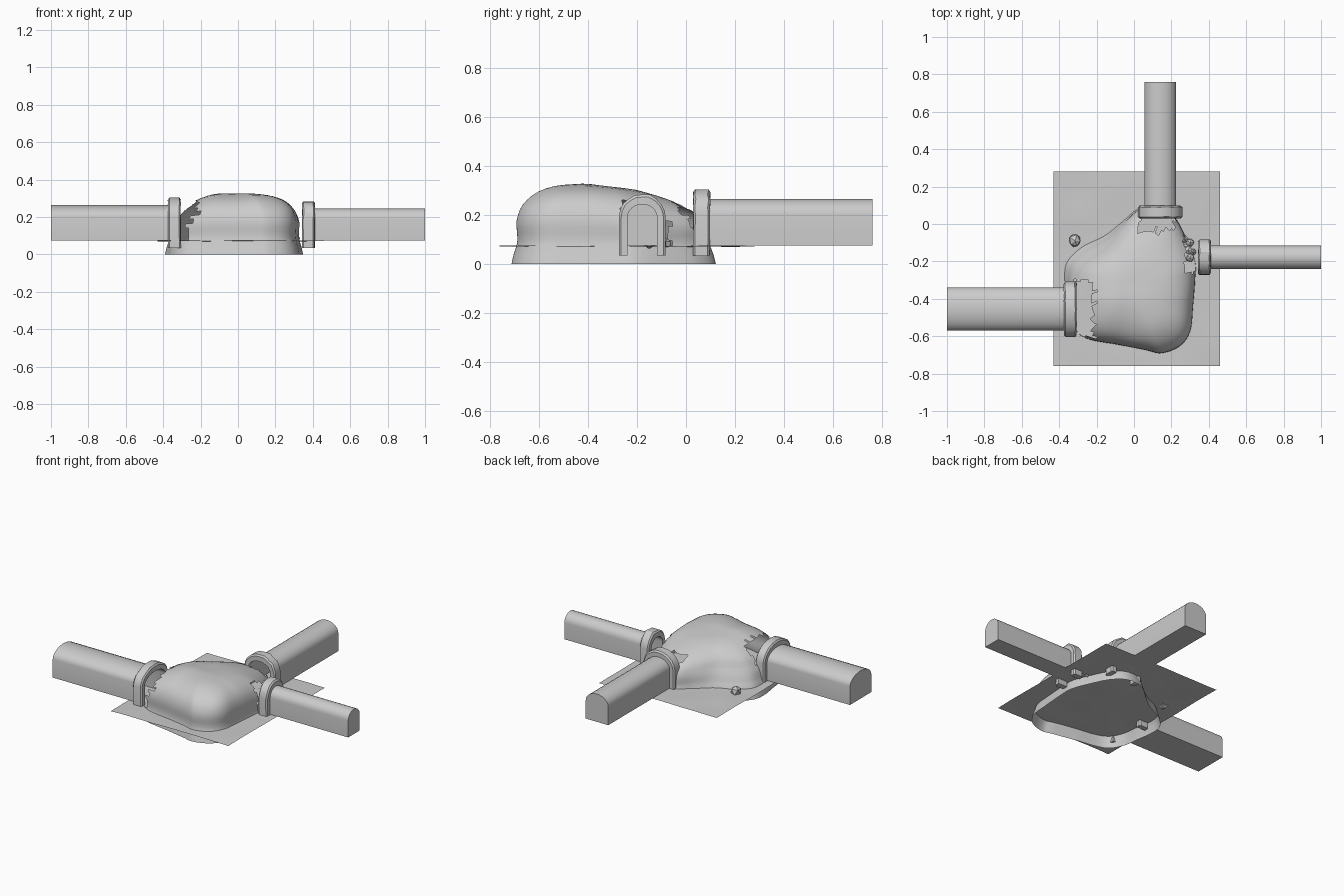
import bpy, bmesh, math, random
from mathutils import Vector, noise

random.seed(4)
cube = bpy.data.objects.get("Cube")
if cube:
    bpy.data.objects.remove(cube, do_unlink=True)

stone = bpy.data.materials.new("grey_stone")
stone.use_nodes = True
GREY = (0.6, 0.6, 0.6, 1)
stone.diffuse_color = GREY
stone.node_tree.nodes["Principled BSDF"].inputs["Base Color"].default_value = GREY
FLOOR = 0.075


def finish(bm, name, smooth=None):
    mesh = bpy.data.meshes.new(name)
    bm.to_mesh(mesh)
    bm.free()
    mesh.materials.append(stone)
    obj = bpy.data.objects.new(name, mesh)
    bpy.context.collection.objects.link(obj)
    if smooth:
        bpy.ops.object.select_all(action='DESELECT')
        obj.select_set(True)
        bpy.context.view_layer.objects.active = obj
        bpy.ops.object.shade_smooth_by_angle(angle=math.radians(smooth))
    return obj


def lerp_table(table, t):
    for (a, va), (b, vb) in zip(table, table[1:]):
        if t <= b:
            return va + (vb - va) * (t - a) / (b - a)
    return table[-1][1]


# Cave: a lobed footprint lofted up into a dome
FOOTPRINT = [(.33, -.3), (.33, -.2), (.28, -.07), (.22, .04), (.14, .1), (.03, .09),
             (-.07, .01), (-.16, -.06), (-.28, -.12), (-.36, -.2), (-.375, -.29),
             (-.36, -.4), (-.34, -.52), (-.27, -.61), (-.08, -.65), (.07, -.68),
             (.15, -.695), (.25, -.655), (.305, -.575), (.32, -.44)]
SIDES, CENTRE = 120, Vector((0, -.32))


def footprint(t):
    n = len(FOOTPRINT)
    i = int(t * n)
    f = t * n - i
    a, b, c, d = (Vector(FOOTPRINT[(i + k) % n]) for k in (-1, 0, 1, 2))
    return b + f * 0.5 * (c - a + f * (2*a - 5*b + 4*c - d + f * (3*(b - c) + d - a)))


# Dome levels as (height, outline scale)
LEVELS = [(0, 1.04), (.035, 1.02), (.075, .985), (.1, .975), (.125, .98), (.15, .985),
          (.175, .985), (.2, .97), (.22, .95), (.24, .92), (.26, .87), (.275, .82),
          (.29, .75), (.302, .67), (.312, .58), (.319, .48), (.323, .38), (.326, .28),
          (.327, .18), (.327, .09)]


def cave_point(t, z, scale):
    out = footprint(t) - CENTRE
    angle = math.atan2(out.y, out.x)
    rise = max(0, z - FLOOR) / 0.25
    # The back left lobe leans inwards, the others stay steep
    lean = max(0, math.cos(angle - 2.55)) ** 3 * 0.2
    scale *= 1 - lean * min(1, rise * 1.8)
    p = CENTRE + out * scale
    drop = lerp_table([(-1, 0), (-.4, 0), (-.2, .1), (0, .25), (.2, .33)], p.y)
    drop += 0.12 * max(0, -p.x - .12) / .2
    z -= max(0, z - FLOOR) * drop
    z += noise.noise(Vector((p.x * 5, p.y * 5, 1))) * .012 * rise
    return Vector((p.x, p.y, z))


# Openings as (minimum x, maximum x, minimum y, maximum y)
OPENINGS = [(-.6, -.22, -.6, -.31), (.03, .22, -.04, .3), (.27, .6, -.26, -.07)]


def in_opening(c):
    if c.z < FLOOR - .01:
        return False
    jx, jy = random.uniform(-.014, .014), random.uniform(-.014, .014)
    return any(x0 < c.x + jx < x1 and y0 < c.y + jy < y1 for x0, x1, y0, y1 in OPENINGS)


bm = bmesh.new()
rings = [[bm.verts.new(cave_point(i / SIDES, z, s)) for i in range(SIDES)] for z, s in LEVELS]
for low, high in zip(rings, rings[1:]):
    for i in range(SIDES):
        j = (i + 1) % SIDES
        bm.faces.new((low[i], low[j], high[j], high[i]))
bm.faces.new(rings[-1])
bmesh.ops.delete(bm, geom=[f for f in bm.faces if in_opening(f.calc_center_median())],
                 context='FACES')
finish(bm, "cave_shell", 60)

# Ground sheet, very slightly uneven
bm = bmesh.new()
bmesh.ops.create_grid(bm, x_segments=24, y_segments=24, size=0.5)
for v in bm.verts:
    v.co = Vector((v.co.x * .89 + .015, v.co.y * 1.04 - .24, FLOOR - .003))
    v.co.z += noise.noise(v.co * 6) * .004
finish(bm, "ground", 60)


def arch(width, bottom, spring, top, steps=12):
    """Upright sides with an elliptical head, as (across, height)."""
    half = width / 2
    head = [(half * math.cos(math.pi * k / steps), spring + (top - spring) * math.sin(math.pi * k / steps))
            for k in range(steps + 1)]
    return [(half, bottom)] + head + [(-half, bottom)]


def place(direction, offset, along, across, z):
    d = Vector(direction)
    side = Vector((-d.y, d.x))
    p = d * along + side * across + Vector(offset)
    return Vector((p.x, p.y, z))


def tunnel(name, direction, offset, start, end, width, top):
    spring = FLOOR + (top - FLOOR) * .66
    profile = arch(width, FLOOR, spring, top)
    bm = bmesh.new()
    near, far = ([bm.verts.new(place(direction, offset, a, u, z)) for u, z in profile]
                 for a in (start, end))
    for i in range(len(profile)):
        j = (i + 1) % len(profile)
        bm.faces.new((near[i], near[j], far[j], far[i]))
    bm.faces.new(far)
    bmesh.ops.recalc_face_normals(bm, faces=bm.faces)
    finish(bm, name + "_tunnel", 40)

    # Stone surround: a chamfered section swept round the tunnel mouth
    depth, c = .068, .008
    inner = arch(width - .006, .035, spring, top - .004, 10)
    outer = arch(width + .066, .035, spring, top + .04, 10)
    section = [(0, 0), (0, 1 - .25), (c, 1), (depth - c, 1), (depth, 1 - .25), (depth, 0)]
    bm = bmesh.new()
    loops = []
    for (u0, z0), (u1, z1) in zip(inner, outer):
        wob = random.uniform(-.003, .003)
        loops.append([bm.verts.new(place(direction, offset, start + a + wob * f,
                                         u0 + (u1 - u0) * f, z0 + (z1 - z0) * f + wob * f))
                      for a, f in section])
    for a, b in zip(loops, loops[1:]):
        for i in range(len(section)):
            j = (i + 1) % len(section)
            bm.faces.new((a[i], a[j], b[j], b[i]))
    bm.faces.new(loops[0])
    bm.faces.new(loops[-1])
    bmesh.ops.recalc_face_normals(bm, faces=bm.faces)
    finish(bm, name + "_arch", 30)


tunnel("right", (-1, 0), (0, -.455), .307, 1, .23, .265)
tunnel("left", (1, 0), (0, -.178), .343, 1, .125, .245)
tunnel("back", (0, 1), (.14, 0), .03, .76, .17, .265)

# Loose rocks
ROCKS = [(-.315, -.09, .038), (.27, -.08, .022), (.3, -.1, .024), (.29, -.14, .026),
         (.315, -.15, .02), (.3, -.18, .024), (.275, -.12, .018)]
for n, (x, y, r) in enumerate(ROCKS, 1):
    bm = bmesh.new()
    bmesh.ops.create_icosphere(bm, subdivisions=1, radius=r)
    for v in bm.verts:
        v.co *= random.uniform(.8, 1.1)
        v.co += Vector((x, y, FLOOR + r * .3))
    finish(bm, f"rock_{n}")
